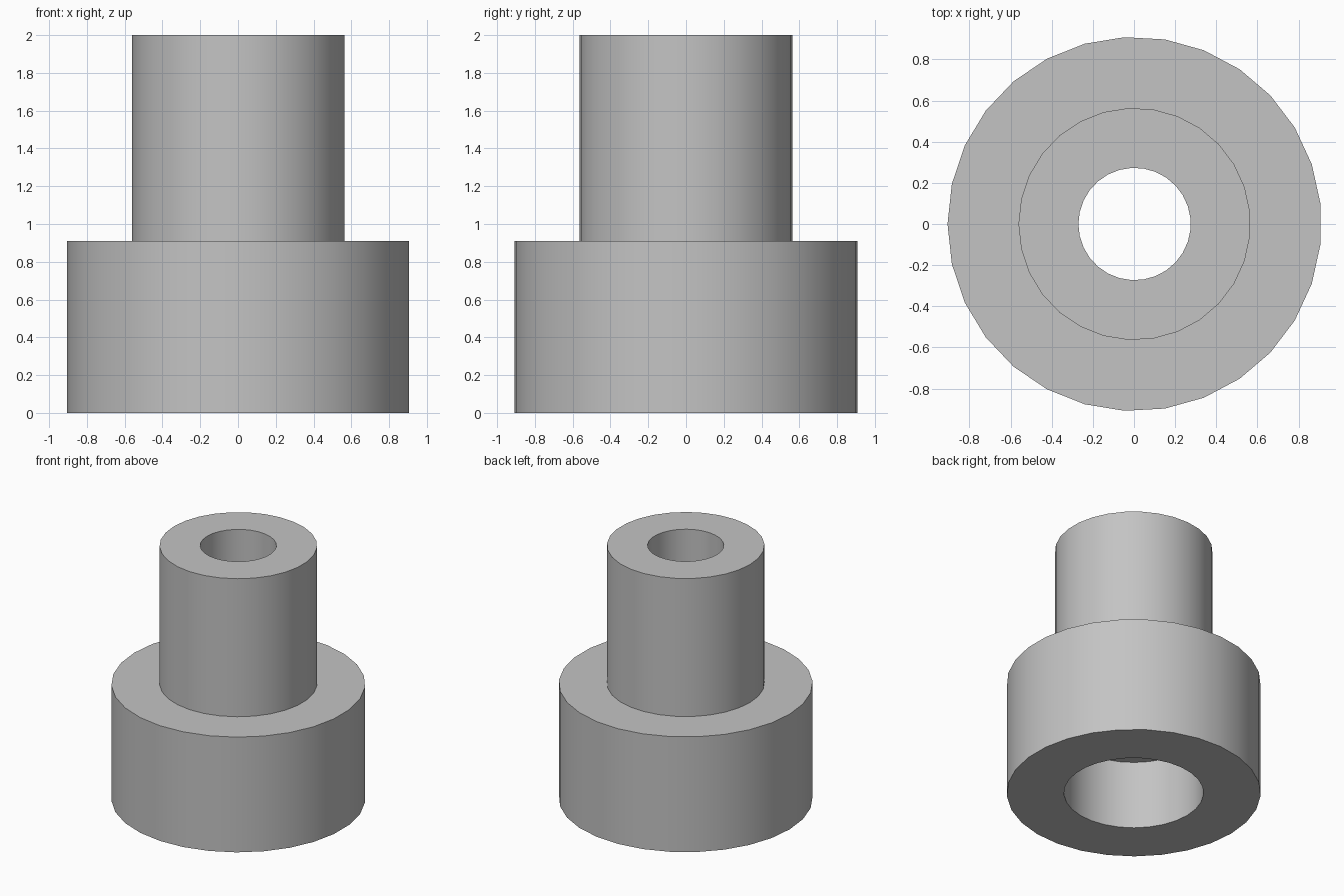
import bpy
import bmesh
import math

cube = bpy.data.objects.get("Cube")
if cube:
    bpy.data.objects.remove(cube, do_unlink=True)

SIDES = 29
GREY = (0.55, 0.55, 0.55, 1)

grey = bpy.data.materials.new("plain grey")
grey.use_nodes = True
grey.diffuse_color = GREY
grey.node_tree.nodes["Principled BSDF"].inputs["Base Color"].default_value = GREY


def lathe(name, profile, x_offset):
    """Spin a closed (radius, height) profile into a ring-shaped solid."""
    bm = bmesh.new()
    rings = []
    for radius, z in profile:
        ring = []
        for i in range(SIDES):
            a = math.pi + math.tau * i / SIDES
            ring.append(bm.verts.new((radius * math.cos(a) + x_offset, radius * math.sin(a), z)))
        rings.append(ring)
    for lower, upper in zip(rings, rings[1:] + rings[:1]):
        for i in range(SIDES):
            j = (i + 1) % SIDES
            bm.faces.new((lower[i], lower[j], upper[j], upper[i]))
    bmesh.ops.recalc_face_normals(bm, faces=bm.faces)
    mesh = bpy.data.meshes.new(name)
    bm.to_mesh(mesh)
    bm.free()
    mesh.materials.append(grey)
    obj = bpy.data.objects.new(name, mesh)
    bpy.context.collection.objects.link(obj)
    return obj


# Stepped bushing: wide base, narrow stem, through bore and wider recess below
flange_r, stem_r, bore_r, recess_r = 0.909, 0.564, 0.273, 0.5
shoulder_z, recess_z, top_z = 0.91, 0.54, 2.0
profile = [
    (recess_r, 0), (flange_r, 0), (flange_r, shoulder_z), (stem_r, shoulder_z),
    (stem_r, top_z), (bore_r, top_z), (bore_r, recess_z), (recess_r, recess_z),
]
# The odd side count makes the outline lopsided, so shift it to centre its bounds
shift = flange_r * (1 - math.cos(math.pi / SIDES)) / 2
bushing = lathe("stepped_bushing", profile, shift)

bpy.ops.object.select_all(action="DESELECT")
bushing.select_set(True)
bpy.context.view_layer.objects.active = bushing
bpy.ops.object.shade_smooth_by_angle(angle=math.radians(30))
